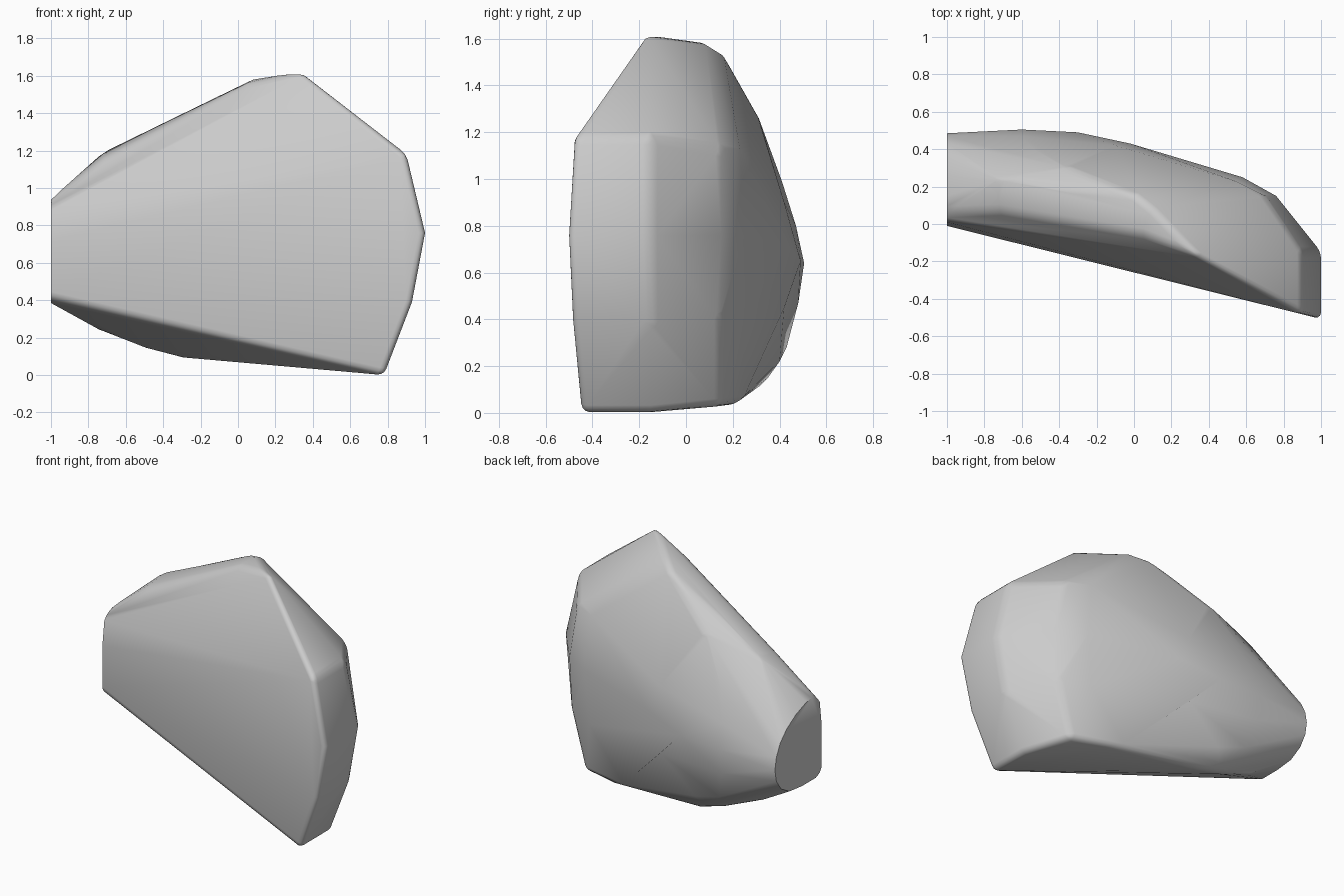
import bpy
import bmesh
import math

cube = bpy.data.objects.get("Cube")
if cube:
    bpy.data.objects.remove(cube, do_unlink=True)


def front_y(x):
    """Depth of the flat slanted front face."""
    return -0.01 - 0.249 * (x + 1)


points = []

# Flat oval end on the narrow side (y, z)
end_outline = [(-0.01, 0.72), (-0.01, 0.41), (0.05, 0.385), (0.2, 0.385),
               (0.33, 0.40), (0.42, 0.45), (0.47, 0.52), (0.485, 0.6),
               (0.47, 0.68), (0.43, 0.76), (0.36, 0.83), (0.26, 0.89),
               (0.15, 0.93), (0.06, 0.94), (0.01, 0.88)]
points += [(-1, y, z) for y, z in end_outline]

# Broad rim: front corner, side corner and chamfered back corner
rim = [(0.90, 1.18, 0.70, 1.13), (1.0, 0.76, 0.76, 0.76),
       (0.93, 0.39, 0.74, 0.40), (0.78, 0.0, 0.64, 0.03)]
for x, z, back_x, back_z in rim:
    points += [(x, front_y(x), z), (x, -0.15, z), (back_x, 0.15, back_z)]

# Top ridge
points += [(0.34, -0.17, 1.625), (0.1, 0.08, 1.59), (0.0, 0.16, 1.54),
           (-0.72, 0.07, 1.16), (-0.72, 0.24, 1.19), (0.05, -0.06, 1.56)]

# Rounded belly of the back
points += [(0.58, 0.25, 0.76), (0.54, 0.23, 1.13), (0.55, 0.24, 0.4),
           (-0.02, 0.43, 0.72), (-0.1, 0.42, 0.9), (-0.1, 0.42, 0.45),
           (-0.3, 0.49, 0.65), (-0.6, 0.505, 0.64), (-0.6, 0.48, 0.47),
           (-0.6, 0.47, 0.8), (-0.55, 0.41, 0.99), (-0.35, 0.3, 1.29),
           (-0.55, 0.43, 0.28), (-0.35, 0.4, 0.22)]

# Underside
points += [(-0.7, 0.25, 0.22), (-0.5, 0.27, 0.14), (-0.3, 0.29, 0.09),
           (-0.4, 0.35, 0.15), (0.4, 0.22, 0.035)]

bm = bmesh.new()
for p in points:
    bm.verts.new(p)
hull = bmesh.ops.convex_hull(bm, input=bm.verts[:])
loose = {g for g in hull["geom_interior"] + hull["geom_unused"]
         if isinstance(g, bmesh.types.BMVert)}
bmesh.ops.delete(bm, geom=list(loose), context="VERTS")
bmesh.ops.dissolve_limit(bm, angle_limit=math.radians(3),
                         verts=bm.verts[:], edges=bm.edges[:])
bmesh.ops.recalc_face_normals(bm, faces=bm.faces[:])


def is_soft_corner(edge):
    """Marked corners are rounded, except around the flat end."""
    on_end = all(v.co.x < -0.99 for v in edge.verts)
    return not on_end and edge.calc_face_angle(0) > math.radians(32)


bmesh.ops.bevel(bm, geom=[e for e in bm.edges if is_soft_corner(e)],
                offset=0.035, segments=3, profile=0.5, affect="EDGES",
                clamp_overlap=True)

mesh = bpy.data.meshes.new("stone")
bm.to_mesh(mesh)
bm.free()
stone = bpy.data.objects.new("stone", mesh)
bpy.context.collection.objects.link(stone)

# Plain grey
grey = bpy.data.materials.new("stone_grey")
grey.use_nodes = True
colour = (0.6, 0.6, 0.6, 1)
grey.diffuse_color = colour
grey.node_tree.nodes["Principled BSDF"].inputs["Base Color"].default_value = colour
mesh.materials.append(grey)

bpy.context.view_layer.objects.active = stone
stone.select_set(True)
bpy.ops.object.shade_smooth_by_angle(angle=math.radians(40))
